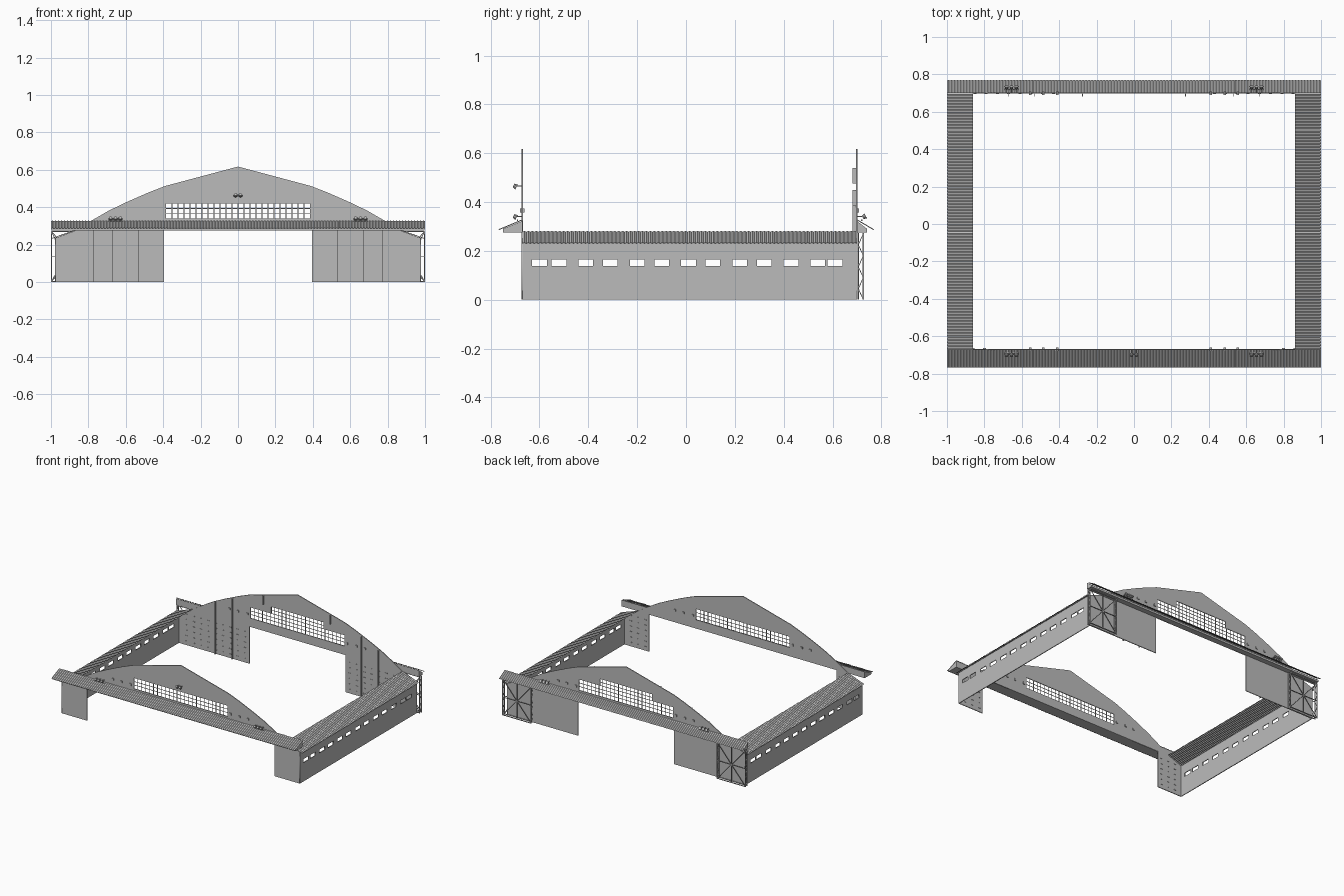
import bpy, bmesh, math
from mathutils import Vector, Matrix

cube = bpy.data.objects.get("Cube")
if cube:
    bpy.data.objects.remove(cube)


def material(name, v):
    m = bpy.data.materials.new(name)
    m.use_nodes = True
    m.diffuse_color = (v, v, v, 1)
    m.node_tree.nodes["Principled BSDF"].inputs["Base Color"].default_value = (v, v, v, 1)
    return m


GREY = material("wall grey", 0.5)


def add(name, bm):
    me = bpy.data.meshes.new(name)
    bmesh.ops.recalc_face_normals(bm, faces=bm.faces)
    bm.to_mesh(me)
    bm.free()
    me.materials.append(GREY)
    ob = bpy.data.objects.new(name, me)
    bpy.context.collection.objects.link(ob)
    return ob


def box(bm, lo, hi):
    lo, hi = Vector(lo), Vector(hi)
    size = hi - lo
    bmesh.ops.create_cube(bm, size=1, matrix=Matrix.Translation((lo + hi) / 2) @ Matrix.Diagonal((*size, 1)))


def bar(bm, a, b, t=0.005):
    a, b = Vector(a), Vector(b)
    d = b - a
    rot = d.to_track_quat('Z', 'Y').to_matrix().to_4x4()
    bmesh.ops.create_cube(bm, size=1, matrix=Matrix.Translation((a + b) / 2) @ rot @ Matrix.Diagonal((t, t, d.length, 1)))


def rect(u0, u1, v0, v1):
    return [(u0, v0), (u1, v0), (u1, v1), (u0, v1)]


def panel(name, loops, thick, matrix):
    """Flat sheet from an outline plus window holes."""
    cu = bpy.data.curves.new(name + "_outline", 'CURVE')
    cu.dimensions = '2D'
    cu.fill_mode = 'BOTH'
    cu.extrude = thick / 2
    for pts in loops:
        s = cu.splines.new('POLY')
        s.points.add(len(pts) - 1)
        for p, (u, v) in zip(s.points, pts):
            p.co = (u, v, 0, 1)
        s.use_cyclic_u = True
    tmp = bpy.data.objects.new(name + "_tmp", cu)
    bpy.context.collection.objects.link(tmp)
    me = bpy.data.meshes.new_from_object(tmp.evaluated_get(bpy.context.evaluated_depsgraph_get()))
    bpy.data.objects.remove(tmp)
    bm = bmesh.new()
    bm.from_mesh(me)
    bmesh.ops.remove_doubles(bm, verts=bm.verts, dist=1e-5)
    bm.transform(matrix)
    return add(name, bm)


def corrugated(name, start, along, slope, n, depth=0.004):
    """Ridged sheet: zigzag along one edge, swept down the slope."""
    bm = bmesh.new()
    start, along, slope = Vector(start), Vector(along), Vector(slope)
    normal = along.cross(slope).normalized()
    normal *= math.copysign(depth, normal.z)
    rows = []
    for i in range(2 * n + 1):
        p = start + along * (i / (2 * n)) + normal * (i % 2)
        rows.append((bm.verts.new(p), bm.verts.new(p + slope)))
    for (a, b), (c, d) in zip(rows, rows[1:]):
        bm.faces.new((a, b, d, c))
    return add(name, bm)


FRONT, BACK, SIDE, EAVE = -0.67, 0.70, 0.976, 0.275
half = [(SIDE, 0.235), (0.86, 0.278), (0.78, 0.33), (0.69, 0.382), (0.594, 0.428), (0.48, 0.478), (0.39, 0.513)]
arch = half + [(0, 0.617)] + [(-x, z) for x, z in reversed(half)]


def end_matrix(y):
    return Matrix.Translation((0, y, 0)) @ Matrix.Rotation(math.pi / 2, 4, 'X')


def end_wall(name, y, door, window):
    outline = [(-SIDE, 0), (-door, 0), (-door, EAVE), (door, EAVE), (door, 0), (SIDE, 0)] + arch
    panel(name, [outline, window], 0.006, end_matrix(y))


# Arched end walls with their glazed openings
low, mid, high = 0.34, 0.42, 0.47
end_wall("front_wall", FRONT, 0.77, rect(-0.385, 0.385, low, mid))
end_wall("back_wall", BACK, 0.395, [(-0.385, low), (0.385, low), (0.385, mid), (0.215, mid), (0.215, high),
                                    (-0.215, high), (-0.215, mid), (-0.385, mid)])
for name, y, stepped in (("front_glazing_bars", FRONT, False), ("back_glazing_bars", BACK, True)):
    bm = bmesh.new()
    for i in range(1, 24):
        x = -0.385 + 0.77 * i / 24
        top = high if stepped and abs(x) < 0.215 else mid
        bar(bm, (x, y, low), (x, y, top), 0.003)
    for z in (0.367, 0.393):
        bar(bm, (-0.385, y, z), (0.385, y, z), 0.003)
    if stepped:
        for z in (mid, 0.445):
            bar(bm, (-0.215, y, z), (0.215, y, z), 0.003)
    add(name, bm)

# Fins and rivet strips on the inside of the end walls
bm = bmesh.new()
for s in (-1, 1):
    for x, z0, z1 in ((0.67, 0, 0.385), (0.53, 0, 0.45), (0.275, 0.475, 0.54)):
        box(bm, (s * x - 0.002, BACK - 0.018, z0), (s * x + 0.002, BACK - 0.003, z1))
add("wall_fins", bm)
bm = bmesh.new()
for y, inward, x0 in ((FRONT, 1, 0.8), (BACK, -1, 0.43)):
    for row in range(6):
        x = x0
        while x < 0.96:
            for s in (-1, 1):
                bar(bm, (s * x - 0.008, y + inward * 0.004, 0.03 + row * 0.04),
                    (s * x + 0.008, y + inward * 0.004, 0.03 + row * 0.04), 0.004)
            x += 0.06
add("rivet_strips", bm)

# Side walls with a row of windows, and their lean-to roofs
centres = (-0.60, -0.52, -0.41, -0.31, -0.20, -0.10, 0.01, 0.11, 0.22, 0.32, 0.43, 0.54, 0.61)
side_loops = [rect(FRONT, BACK, 0, 0.235)] + [rect(c - 0.03, c + 0.03, 0.139, 0.165) for c in centres]
for side, s in (("left", 1), ("right", -1)):
    to_side = Matrix(((0, 0, 1, s * SIDE), (1, 0, 0, 0), (0, 1, 0, 0), (0, 0, 0, 1)))
    panel(side + "_wall", side_loops, 0.006, to_side)
    corrugated(side + "_roof", (s * 0.86, FRONT, 0.278), (0, BACK - FRONT, 0), (s * 0.138, 0, -0.048), 85)

# Canopies over both ends, each a ridged sheet on a wedge
for name, y, out, reach, base in (("front", FRONT, -1, 0.096, 0.08), ("back", BACK, 1, 0.068, 0.042)):
    corrugated(name + "_canopy", (-1, y, 0.325), (2, 0, 0), (0, out * reach, -0.04), 125)
    bm = bmesh.new()
    ends = [[bm.verts.new((x, y + out * d, z)) for d, z in ((0, EAVE), (base, EAVE), (base, 0.29), (0, 0.322))]
            for x in (-0.998, 0.998)]
    bm.faces.new(ends[0])
    bm.faces.new(ends[1])
    for i in range(4):
        j = (i + 1) % 4
        bm.faces.new((ends[0][i], ends[0][j], ends[1][j], ends[1][i]))
    add(name + "_canopy_soffit", bm)

# Braced lattice frames at the back corners
for side, s in (("left", 1), ("right", -1)):
    bm = bmesh.new()
    x0, x1, y0, y1, top = s * 0.765, s * 0.997, BACK + 0.006, BACK + 0.026, 0.27
    xm, zm = (x0 + x1) / 2, top / 2
    for x in (x0, xm, x1):
        for z in (0.003, zm, top):
            if (x, z) != (xm, zm):
                bar(bm, (xm, y1, zm), (x, y1, z), 0.004)
    for y in (y0, y1):
        for x in (x0, x1):
            bar(bm, (x, y, 0), (x, y, top))
        for z in (0.003, top):
            bar(bm, (x0, y, z), (x1, y, z))
    for x in (x0, x1):
        for i in range(6):
            a, b = (y0, y1) if i % 2 else (y1, y0)
            bar(bm, (x, a, top * i / 6), (x, b, top * (i + 1) / 6), 0.003)
    # ties back to the side wall
    for z0, z1 in ((0.003, 0.04), (zm, zm), (top, 0.225)):
        bar(bm, (x1, y0, z0), (s * SIDE, y0, z1), 0.004)
    add(side + "_corner_lattice", bm)


def floodlight(bm, x, y, z, out):
    """Tilted lamp head on a short arm."""
    m = Matrix.Translation((x, y + out * 0.03, z)) @ Matrix.Rotation(out * 0.5 + math.pi / 2, 4, 'X')
    bmesh.ops.create_cone(bm, cap_ends=True, segments=10, radius1=0.011, radius2=0.008, depth=0.014, matrix=m)
    bar(bm, (x, y, z), (x, y + out * 0.03, z), 0.004)


# Floodlight clusters and small wall lamps on both ends
for name, y, out in (("front", FRONT, -1), ("back", BACK, 1)):
    bm = bmesh.new()
    for s in (-1, 1):
        for k in (-1, 0, 1):
            floodlight(bm, s * 0.655 + k * 0.026, y, 0.34, out)
        bar(bm, (s * 0.655 - 0.038, y + out * 0.02, 0.325), (s * 0.655 + 0.038, y + out * 0.02, 0.325), 0.005)
        for x in (0.41, 0.485, 0.555):
            box(bm, (s * x - 0.007, y - 0.009, 0.358), (s * x + 0.007, y + 0.009, 0.373))
    if out < 0:
        for x in (-0.013, 0.013):
            floodlight(bm, x, y, 0.465, out)
    add(name + "_lamps", bm)
